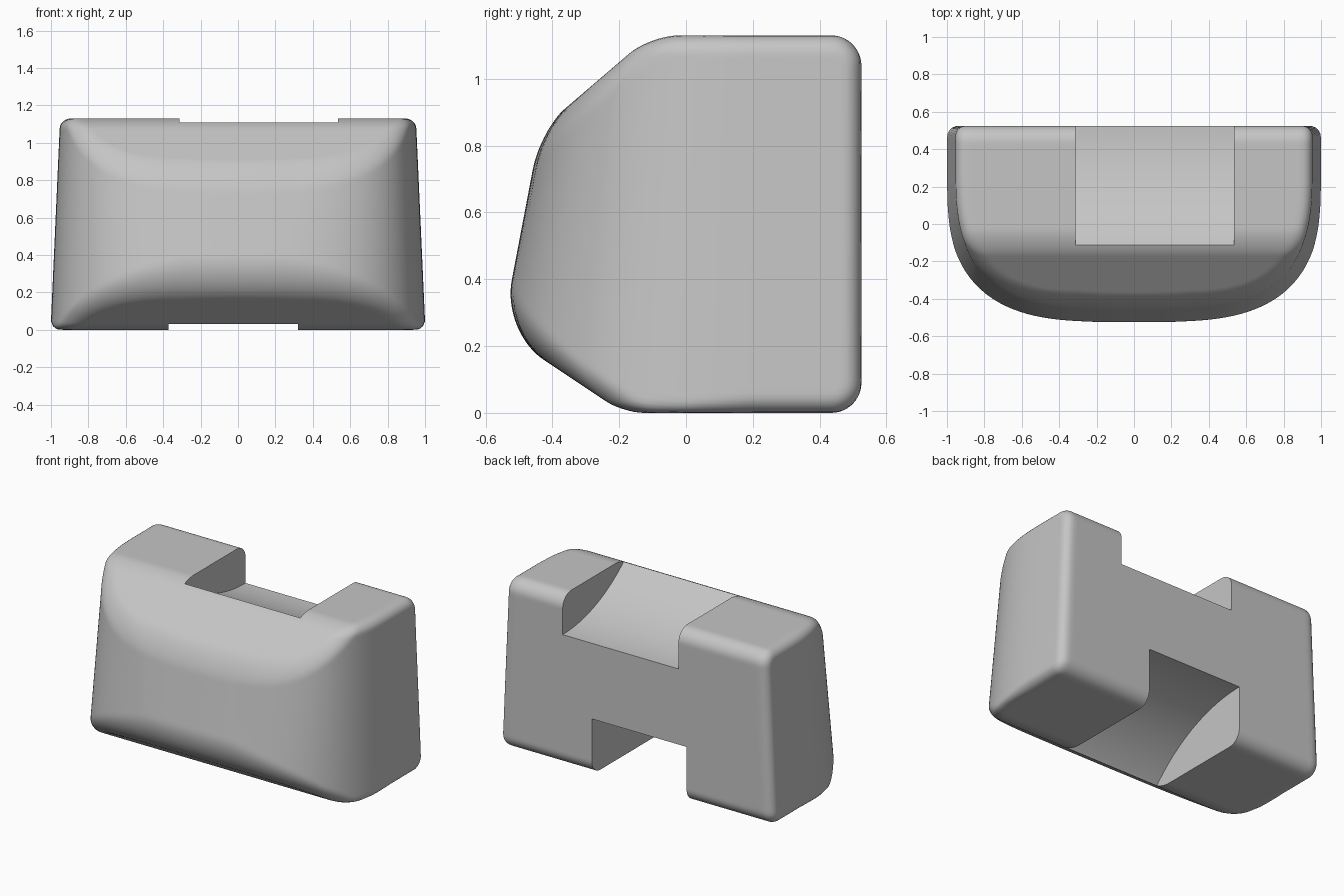
import bpy, bmesh, math
from mathutils import Vector

if "Cube" in bpy.data.objects:
    bpy.data.objects.remove(bpy.data.objects["Cube"], do_unlink=True)

grey = bpy.data.materials.new("plain_grey")
grey.use_nodes = True
grey.diffuse_color = (0.56, 0.56, 0.56, 1)
grey.node_tree.nodes["Principled BSDF"].inputs["Base Color"].default_value = grey.diffuse_color

HEIGHT, BACK = 1.13, 0.525


def clamp(t):
    return min(max(t, 0), 1)


def rounded_max(a, b, r):
    """Intersection of two solids with a rounded edge."""
    return min(-r, max(a, b)) + math.hypot(max(a + r, 0), max(b + r, 0))


def body_field(p):
    """Negative inside the body, positive outside."""
    x, y, z = p
    side = clamp((abs(x) - 0.3) / 0.55)
    # Tapered bow-fronted wall, its middle leaning back towards the top
    width = 1.002 - 0.045 * z
    depth = 0.825 - 0.19 * (1 - 0.4 * side) * (z - 0.38)
    n = 3.05
    bow = ((abs(x) / width) ** n + (max(0.3 - y, 0) / depth) ** n) ** (1 / n)
    d = (bow - 1) * 0.9
    # Sloping bands above and below the front, crisper towards the ends
    upper = (z - 1.05 - 0.857 * (y + 0.2)) / 1.317
    lower = (0.035 - z - 0.667 * (y + 0.24)) / 1.202
    d = rounded_max(d, upper, 0.075 - 0.015 * side)
    d = rounded_max(d, lower, 0.145 - 0.085 * side)
    # Back, top and bottom
    caps = rounded_max(z - HEIGHT, y - BACK, 0.09)
    caps = rounded_max(caps, -z, 0.055 + 0.035 * clamp(y / 0.4))
    return rounded_max(d, caps, 0.035 + 0.02 * clamp(max(y, z - 0.5) / 0.2))


def add_object(name, bm):
    mesh = bpy.data.meshes.new(name)
    bmesh.ops.recalc_face_normals(bm, faces=bm.faces[:])
    bm.to_mesh(mesh)
    bm.free()
    mesh.materials.append(grey)
    obj = bpy.data.objects.new(name, mesh)
    bpy.context.collection.objects.link(obj)
    return obj


# Body: a gridded box pressed onto the rounded shape
bm = bmesh.new()
bmesh.ops.create_cube(bm, size=2)
bmesh.ops.subdivide_edges(bm, edges=bm.edges[:], cuts=71, use_grid_fill=True)
centre = Vector((0, 0.1, HEIGHT / 2))
for v in bm.verts:
    ray = Vector((v.co.x, v.co.y * 0.55, v.co.z * 0.57))
    lo, hi = 0.3, 1.6
    for _ in range(18):
        mid = (lo + hi) / 2
        if body_field(centre + ray * mid) < 0:
            lo = mid
        else:
            hi = mid
    v.co = centre + ray * lo
body = add_object("body", bm)


def notch(name, x0, x1, floor, radius, up):
    """Cutter with a curved floor, level at the back and rising to the front."""
    end = BACK + 0.2
    pts = [(end, floor)]
    sweep = math.asin((BACK + 0.3) / radius)
    for i in range(41):
        a = sweep * i / 40
        pts.append((BACK - radius * math.sin(a), floor + up * radius * (1 - math.cos(a))))
    outer = floor + up * 0.9
    pts += [(pts[-1][0], outer), (end, outer)]
    bm = bmesh.new()
    face = bm.faces.new([bm.verts.new((x0, y, z)) for y, z in pts])
    new = bmesh.ops.extrude_face_region(bm, geom=[face])["geom"]
    verts = [g for g in new if isinstance(g, bmesh.types.BMVert)]
    bmesh.ops.translate(bm, verts=verts, vec=(x1 - x0, 0, 0))
    cutter = add_object(name, bm)
    cutter.hide_render = True
    mod = body.modifiers.new(name, "BOOLEAN")
    mod.operation, mod.solver, mod.object = "DIFFERENCE", "EXACT", cutter
    return cutter


# Offset notches in the top and bottom, open at the back
cutters = [notch("top_notch", -0.312, 0.535, 0.87, 0.97, 1),
           notch("bottom_notch", -0.372, 0.322, 0.37, 1.02, -1)]

bpy.ops.object.select_all(action="DESELECT")
body.select_set(True)
bpy.context.view_layer.objects.active = body
for name in [m.name for m in body.modifiers]:
    bpy.ops.object.modifier_apply(modifier=name)
for c in cutters:
    bpy.data.objects.remove(c, do_unlink=True)
bpy.ops.object.shade_smooth_by_angle(angle=math.radians(30))
